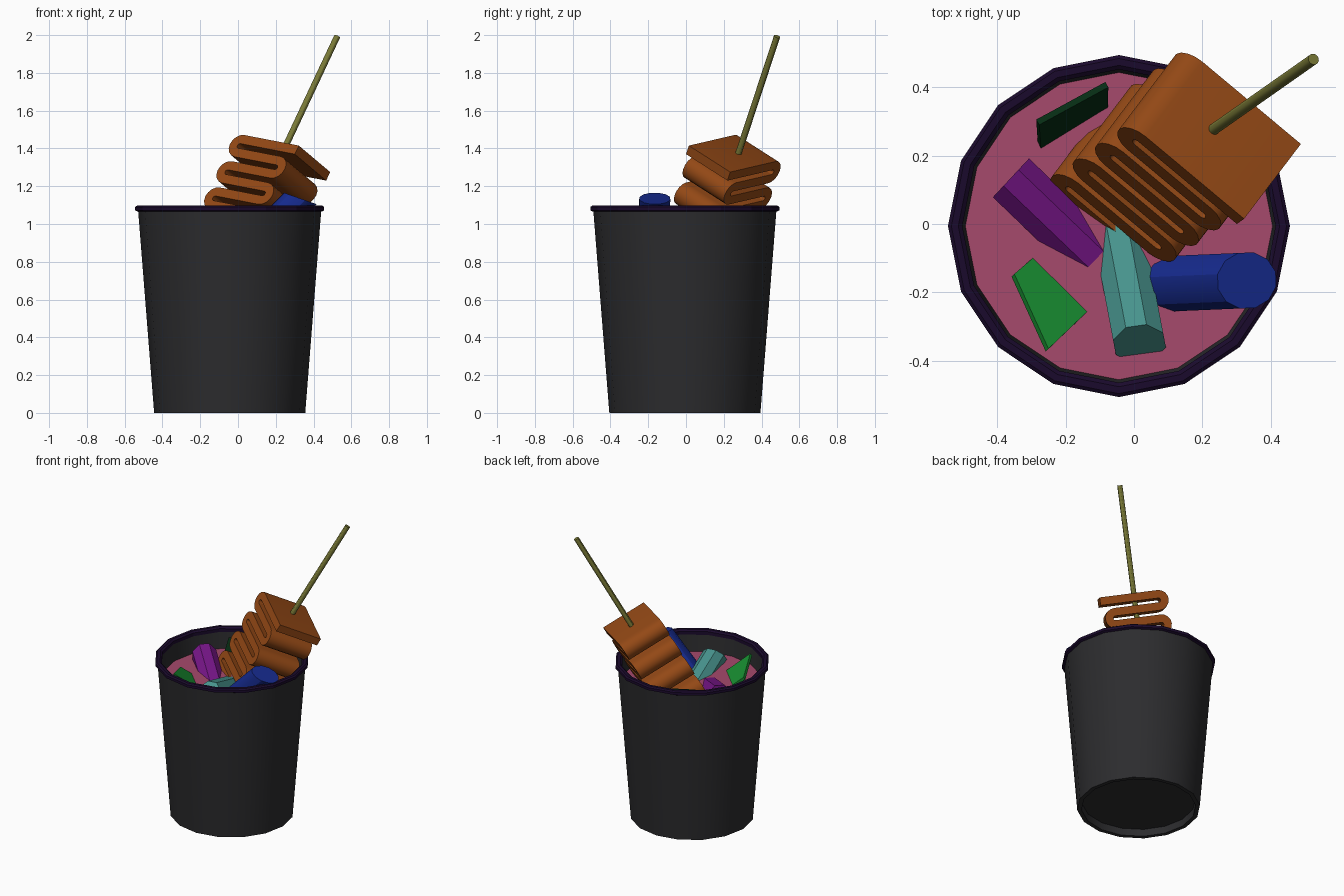
import bpy, bmesh, math
from mathutils import Vector as V

if "Cube" in bpy.data.objects:
    bpy.data.objects.remove(bpy.data.objects["Cube"])

CX, CY = -0.044, -0.006
SIDES = 16


def finish(name, bm, rgb, smooth=True):
    bmesh.ops.remove_doubles(bm, verts=bm.verts, dist=1e-5)
    bmesh.ops.recalc_face_normals(bm, faces=bm.faces)
    me = bpy.data.meshes.new(name)
    bm.to_mesh(me)
    bm.free()
    ob = bpy.data.objects.new(name, me)
    bpy.context.collection.objects.link(ob)
    mat = bpy.data.materials.new(name + "_colour")
    mat.diffuse_color = [(c / 255) ** 2.2 for c in rgb] + [1]
    mat.use_nodes = True
    mat.node_tree.nodes["Principled BSDF"].inputs["Base Color"].default_value = mat.diffuse_color
    me.materials.append(mat)
    if smooth:
        bpy.context.view_layer.objects.active = ob
        ob.select_set(True)
        bpy.ops.object.shade_smooth_by_angle(angle=math.radians(30))
        ob.select_set(False)
    return ob


def bridge(bm, a, b):
    for i in range(len(a)):
        j = (i + 1) % len(a)
        bm.faces.new((a[i], a[j], b[j], b[i]))


def lathe(name, profile, rgb, closed=False, smooth=True):
    """Revolve (radius, z) points; open profiles get flat end caps."""
    bm = bmesh.new()
    rings = [[bm.verts.new((CX + r * math.cos(math.tau * i / SIDES),
                            CY + r * math.sin(math.tau * i / SIDES), z))
              for i in range(SIDES)] for r, z in profile]
    for a, b in zip(rings, rings[1:]):
        bridge(bm, a, b)
    if closed:
        bridge(bm, rings[-1], rings[0])
    else:
        bm.faces.new(rings[0])
        bm.faces.new(rings[-1])
    return finish(name, bm, rgb, smooth)


def rod(name, top, axis, cap_normal, r, length, sides, rgb):
    """Cylinder hanging back from top along -axis, with an obliquely cut top cap."""
    top, axis, n = V(top), V(axis).normalized(), V(cap_normal).normalized()
    e1 = axis.cross(V((0.0, 0.0, 1.0))).normalized()
    e2 = axis.cross(e1)
    bm = bmesh.new()
    hi, lo = [], []
    for i in range(sides):
        a = math.tau * (i + 0.5) / sides
        d = r * (math.cos(a) * e1 + math.sin(a) * e2)
        hi.append(bm.verts.new(top + d - axis * (d.dot(n) / axis.dot(n))))
        lo.append(bm.verts.new(top + d - axis * length))
    bridge(bm, hi, lo)
    bm.faces.new(hi)
    bm.faces.new(lo)
    return finish(name, bm, rgb)


def slab(name, pts, thick, rgb):
    """Thin four-cornered plate, thickened downwards."""
    pts = [V(p) for p in pts]
    n = (pts[2] - pts[0]).cross(pts[3] - pts[1]).normalized()
    if n.z > 0:
        n = -n
    bm = bmesh.new()
    a = [bm.verts.new(p) for p in pts]
    b = [bm.verts.new(p + n * thick) for p in pts]
    bridge(bm, a, b)
    bm.faces.new(a)
    bm.faces.new(b)
    return finish(name, bm, rgb, False)


# Cup with recessed base and inner wall
lathe("cup", [(0.37, 0.05), (0.372, 0.0), (0.40, 0.0), (0.485, 1.075),
              (0.46, 1.075), (0.375, 0.08)], (48, 48, 50))
# Rolled rim
lathe("rim", [(0.485, 1.065), (0.50, 1.072), (0.50, 1.09), (0.49, 1.098),
              (0.47, 1.098), (0.458, 1.088), (0.458, 1.065)],
      (32, 18, 48), closed=True, smooth=False)
# Filling surface
lathe("filling", [(0.445, 0.90), (0.452, 0.95)], (165, 75, 108))

# Folded strip: serpentine centreline, offset to both sides and extruded
L = V((0.335, -0.28, -0.065)).normalized()
W = V((0.166, 0.219, -0.14))
N = V((0.408, 0.286, 0.867))
CORNER = V((0.322, 0.015, 1.415))
PITCH, HALF, PANELS, SEG = 0.08, 0.026, 8, 8
path = [((0.0, -HALF), (0, 1))]
for k in range(PANELS - 1):
    left = k % 2 == 0
    cu, cv = (-0.379 if left else -0.085), -HALF - PITCH * (k + 0.5)
    for i in range(SEG + 1):
        a = math.pi * i / SEG
        du, dv = (-1 if left else 1) * math.sin(a), math.cos(a)
        s = 1 if left else -1
        path.append(((cu + du * PITCH / 2, cv + dv * PITCH / 2), (du * s, dv * s)))
path.append(((-0.02, -HALF - PITCH * (PANELS - 1)),
             (0, -1 if PANELS % 2 == 0 else 1)))
bm = bmesh.new()
loops = []
for (u, v), (nu, nv) in path:
    corners = []
    for side, w in ((1, 0), (-1, 0), (-1, 1), (1, 1)):
        pu, pv = u + side * HALF * nu, v + side * HALF * nv
        corners.append(bm.verts.new(CORNER + L * pu + N * pv + W * w))
    loops.append(corners)
for a, b in zip(loops, loops[1:]):
    bridge(bm, a, b)
bm.faces.new(loops[0])
bm.faces.new(loops[-1])
finish("folded_strip", bm, (146, 74, 28))

# Skewer through the folds
rod("skewer", (0.525, 0.482, 1.993), (0.47, 0.33, 1), (0.47, 0.33, 1),
    0.017, 1.15, 12, (122, 122, 58))

# Chunky pieces lying in the filling
rod("blue_chunk", (0.33, -0.165, 1.135), (0.7, 0.03, 0.7), (0.33, 0, 0.94),
    0.084, 0.38, 12, (28, 46, 140))
rod("teal_chunk", (0.016, -0.35, 0.985), (0.18, -0.95, 0.3), (0.1, -0.75, 0.65),
    0.08, 0.38, 8, (74, 148, 142))
rod("purple_chunk", (-0.36, 0.135, 0.972), (-0.7, 0.67, 0.29), (-0.73, 0.68, 0.0),
    0.084, 0.38, 8, (118, 28, 135))

# Flat pieces leaning out towards the wall
slab("green_slice", [(-0.35, -0.146, 1.0), (-0.285, -0.09, 0.94),
                     (-0.127, -0.247, 0.94), (-0.25, -0.365, 1.06)],
     0.02, (30, 140, 52))
slab("dark_green_slice", [(-0.277, 0.29, 1.06), (-0.075, 0.40, 1.06),
                          (-0.077, 0.335, 0.94), (-0.272, 0.215, 0.94)],
     0.02, (14, 48, 26))
